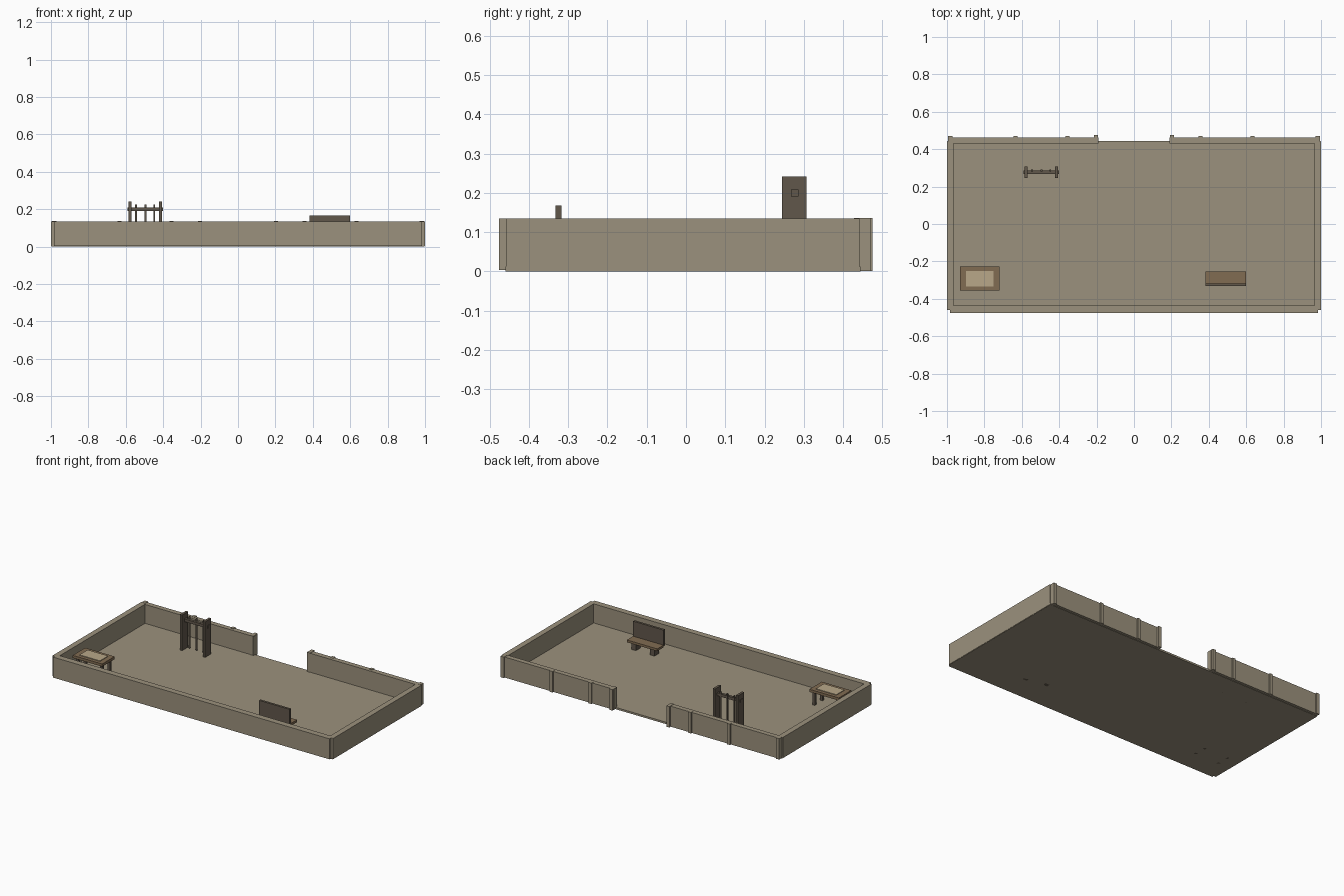
import bpy

if "Cube" in bpy.data.objects:
    bpy.data.objects.remove(bpy.data.objects["Cube"])


def material(name, r, g, b):
    m = bpy.data.materials.new(name)
    m.diffuse_color = (r, g, b, 1)
    m.use_nodes = True
    m.node_tree.nodes["Principled BSDF"].inputs["Base Color"].default_value = m.diffuse_color
    return m


STONE = material("stone", 0.33, 0.285, 0.205)
DARK = material("dark_wood", 0.12, 0.095, 0.07)
WOOD = material("wood", 0.22, 0.15, 0.085)
SAND = material("sand", 0.48, 0.39, 0.25)


def box(name, x, y, z, mat):
    """Box from (min, max) ranges on each axis."""
    bpy.ops.mesh.primitive_cube_add(size=1, location=[sum(r) / 2 for r in (x, y, z)])
    o = bpy.context.object
    o.name = name
    o.scale = [r[1] - r[0] for r in (x, y, z)]
    bpy.ops.object.transform_apply(location=False, rotation=False, scale=True)
    o.data.materials.append(mat)
    return o


def around(c, w):
    return (c - w / 2, c + w / 2)


# Yard floor and front wall
TOP = 0.135
box("floor", (-0.998, 0.998), (-0.46, 0.445), (0, 0.012), STONE)
box("front_wall", (-0.985, 0.985), (-0.476, -0.437), (0.003, TOP), STONE)

# Side walls, split back walls and their pilasters
for s, side in ((-1, "left"), (1, "right")):
    box(side + "_wall", sorted((s * 0.964, s)), (-0.459, 0.442), (0.002, TOP), STONE)
    box(side + "_back_wall", sorted((s * 0.19, s * 0.99)), (0.43, 0.462), (0.002, TOP - 0.001), STONE)
    for x in (0.355, 0.633):
        box(side + "_pilaster", around(s * x, 0.02), (0.448, 0.47), (0.001, TOP + 0.001), STONE)
    box(side + "_corner_pilaster", around(s * 0.982, 0.024), (0.44, 0.47), (0.001, TOP + 0.001), STONE)
    box(side + "_gate_pilaster", around(s * 0.203, 0.022), (0.428, 0.475), (0.001, TOP + 0.001), STONE)

# Tool rack: two upright planks, a crossbar and hanging rods
for x in (-0.578, -0.414):
    box("rack_post", around(x, 0.016), (0.245, 0.307), (0, 0.241), DARK)
box("rack_crossbar", (-0.59, -0.402), (0.268, 0.286), (0.19, 0.208), DARK)
for x in (-0.545, -0.495, -0.447):
    box("rack_rod", around(x, 0.009), around(0.286, 0.009), (0.02, 0.224), DARK)

# Bench with backrest
box("bench_seat", (0.383, 0.599), (-0.318, -0.254), (0.055, 0.07), WOOD)
box("bench_backrest", (0.383, 0.599), (-0.332, -0.317), (0.062, 0.167), DARK)
for x in (0.425, 0.557):
    box("bench_leg", around(x, 0.03), (-0.312, -0.264), (0, 0.056), DARK)

# Table with a pale inset panel
box("table_top", (-0.93, -0.72), (-0.355, -0.228), (0.098, 0.115), WOOD)
box("table_panel", (-0.897, -0.751), (-0.333, -0.25), (0.11, 0.119), SAND)
for x in (-0.91, -0.74):
    for y in (-0.33, -0.252):
        box("table_leg", around(x, 0.017), around(y, 0.017), (0, 0.1), DARK)
